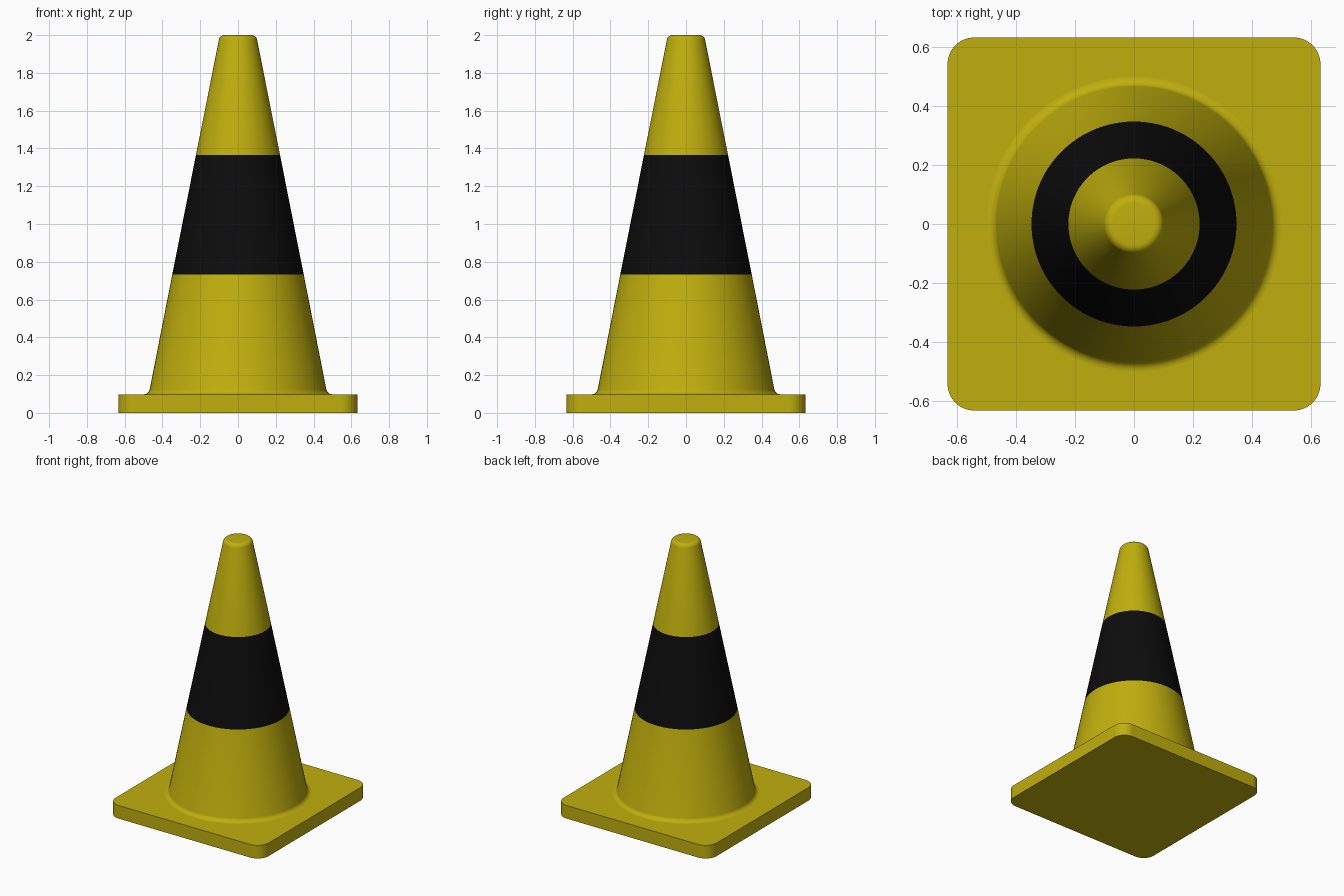
import bpy, bmesh
from math import sin, cos, pi, radians

if "Cube" in bpy.data.objects:
    bpy.data.objects.remove(bpy.data.objects["Cube"])

def material(name, rgb):
    m = bpy.data.materials.new(name)
    m.diffuse_color = (*rgb, 1)
    m.use_nodes = True
    m.node_tree.nodes["Principled BSDF"].inputs["Base Color"].default_value = m.diffuse_color
    return m

yellow = material("yellow", (0.53, 0.43, 0.004))
black = material("black", (0.0037, 0.0037, 0.0037))

def finish(name, bm, mat):
    bmesh.ops.recalc_face_normals(bm, faces=bm.faces[:])
    me = bpy.data.meshes.new(name)
    bm.to_mesh(me)
    bm.free()
    ob = bpy.data.objects.new(name, me)
    bpy.context.collection.objects.link(ob)
    me.materials.append(mat)
    bpy.ops.object.select_all(action='DESELECT')
    ob.select_set(True)
    bpy.context.view_layer.objects.active = ob
    bpy.ops.object.shade_smooth_by_angle(angle=radians(35))
    return ob

def lathe(name, profile, mat, n=96):
    bm = bmesh.new()
    rings = [[bm.verts.new((r * cos(2*pi*i/n), r * sin(2*pi*i/n), z)) for i in range(n)]
             for r, z in profile]
    for a, b in zip(rings, rings[1:]):
        for i in range(n):
            j = (i + 1) % n
            bm.faces.new((a[i], a[j], b[j], b[i]))
    if profile[-1][1] >= 2:
        bm.faces.new(rings[-1])
    ob = finish(name, bm, mat)
    # an open sleeve must face outward
    side = ob.data.polygons[0]
    if side.normal.z < 0:
        ob.data.flip_normals()
    return ob

# Square base plate with rounded corners
H, R, T = 0.633, 0.09, 0.098
bm = bmesh.new()
outline = []
for k, (sx, sy) in enumerate([(1, 1), (-1, 1), (-1, -1), (1, -1)]):
    for i in range(13):
        a = (k + i / 12) * pi / 2
        outline.append(bm.verts.new((sx*(H-R) + R*cos(a), sy*(H-R) + R*sin(a), 0)))
f = bm.faces.new(outline)
up = bmesh.ops.extrude_face_region(bm, geom=[f], use_keep_orig=True)["geom"]
bmesh.ops.translate(bm, vec=(0, 0, T), verts=[v for v in up if isinstance(v, bmesh.types.BMVert)])
finish("base_plate", bm, yellow)

def cone_r(z):
    return 0.348 - 0.198 * (z - 0.732)

# Cone bottom with flared foot fillet, black band, rounded top
foot = [(0.5 - 0.033*sin(a), T + 0.033*(1 - cos(a))) for a in [i*radians(79)/6 for i in range(7)]]
lathe("cone_lower", foot + [(cone_r(0.732), 0.732)], yellow)
lathe("black_band", [(cone_r(0.732), 0.732), (cone_r(1.365), 1.365)], black)
c = 0.03
tip = [(0.0715 + c*cos(a), 2 - c + c*sin(a)) for a in [radians(11 + 79*i/6) for i in range(7)]]
lathe("cone_upper", [(cone_r(1.365), 1.365)] + tip, yellow)
